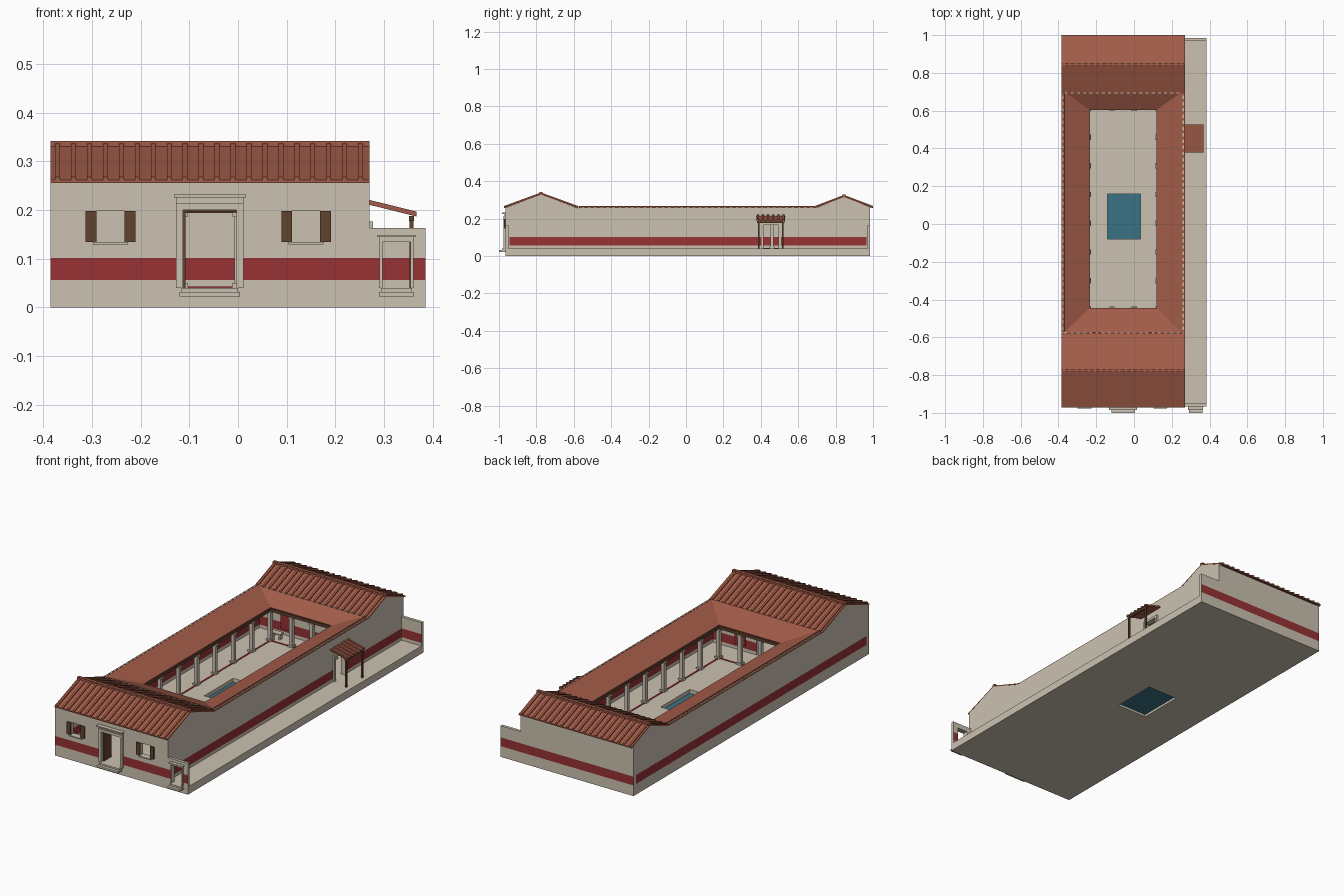
import bpy, bmesh
from mathutils import Vector

old = bpy.data.objects.get("Cube")
if old:
    bpy.data.objects.remove(old)


def material(name, rgb):
    m = bpy.data.materials.new(name)
    m.use_nodes = True
    m.diffuse_color = (*rgb, 1)
    m.node_tree.nodes["Principled BSDF"].inputs["Base Color"].default_value = (*rgb, 1)
    return m


PLASTER = material("plaster", (0.60, 0.54, 0.44))
RED = material("red_paint", (0.31, 0.032, 0.034))
TILE = material("terracotta", (0.36, 0.105, 0.065))
WOOD = material("dark_wood", (0.12, 0.056, 0.027))
WATER = material("water", (0.043, 0.17, 0.23))


def finish(name, bm, *mats):
    bmesh.ops.remove_doubles(bm, verts=bm.verts, dist=0.00001)
    bmesh.ops.recalc_face_normals(bm, faces=bm.faces)
    me = bpy.data.meshes.new(name)
    bm.to_mesh(me)
    bm.free()
    for m in mats:
        me.materials.append(m)
    ob = bpy.data.objects.new(name, me)
    bpy.context.collection.objects.link(ob)
    return ob


def point(axis, d, a, b):
    """Place in-plane coordinates a, b at depth d along an axis."""
    return Vector([(d, a, b), (a, d, b), (a, b, d)][axis])


def add_prism(bm, axis, pts, d0, d1):
    ends = [[bm.verts.new(point(axis, d, a, b)) for a, b in pts] for d in (d0, d1)]
    for ring in ends:
        bm.faces.new(ring)
    n = len(pts)
    for i in range(n):
        j = (i + 1) % n
        bm.faces.new((ends[0][i], ends[0][j], ends[1][j], ends[1][i]))


def prism(name, axis, pts, d0, d1, mat):
    bm = bmesh.new()
    add_prism(bm, axis, pts, d0, d1)
    return finish(name, bm, mat)


def boxes(name, mat, *spans):
    """One object from boxes given as x0, x1, y0, y1, z0, z1."""
    bm = bmesh.new()
    for x0, x1, y0, y1, z0, z1 in spans:
        add_prism(bm, 2, [(x0, y0), (x1, y0), (x1, y1), (x0, y1)], z0, z1)
    return finish(name, bm, mat)


def panel(name, axis, depth, a, b, holes=(), band=None):
    """Slab with rectangular holes and an optional painted band on both sides."""
    us = sorted({*a, *(h[i] for h in holes for i in (0, 1))})
    vs = sorted({*b, *(h[i] for h in holes for i in (2, 3)), *(band or ())})

    def solid(i, j):
        if not (0 <= i < len(us) - 1 and 0 <= j < len(vs) - 1):
            return False
        u, v = (us[i] + us[i + 1]) / 2, (vs[j] + vs[j + 1]) / 2
        return not any(h[0] < u < h[1] and h[2] < v < h[3] for h in holes)

    bm = bmesh.new()

    def quad(corners, index=0):
        f = bm.faces.new([bm.verts.new(point(axis, *c)) for c in corners])
        f.material_index = index

    for i in range(len(us) - 1):
        for j in range(len(vs) - 1):
            if not solid(i, j):
                continue
            u0, u1, v0, v1 = us[i], us[i + 1], vs[j], vs[j + 1]
            painted = int(bool(band) and band[0] <= v0 < band[1])
            for d in depth:
                quad([(d, u0, v0), (d, u1, v0), (d, u1, v1), (d, u0, v1)], painted)
            for di, dj, p, q in ((-1, 0, (u0, v0), (u0, v1)), (1, 0, (u1, v0), (u1, v1)),
                                 (0, -1, (u0, v0), (u1, v0)), (0, 1, (u0, v1), (u1, v1))):
                if not solid(i + di, j + dj):
                    quad([(depth[0], *p), (depth[0], *q), (depth[1], *q), (depth[1], *p)])
    return finish(name, bm, PLASTER, RED)


W, E, OUT = -0.385, 0.27, 0.385      # house west, house east, alley edge
S, N = -0.965, 0.985                 # front and back walls
FLOOR, TOP, T = 0.04, 0.258, 0.02    # floor, wall top, wall thickness
BAND = (0.056, 0.102)

# Foundation with pool
pool = (-0.14, 0.035, -0.08, 0.16)
panel("foundation", 2, (0, FLOOR), (W, OUT), (S, N), [pool])
boxes("pool_water", WATER, (*pool, 0.012, 0.02))

# House walls
windows = [-0.262, 0.14]
door = (-0.113, -0.003, FLOOR, 0.2)
side_door = (0.415, 0.495, FLOOR, 0.165)
panel("front_wall", 1, (S, S + T), (W, E), (FLOOR, TOP),
      [door] + [(x - 0.029, x + 0.029, 0.135, 0.198) for x in windows], BAND)
panel("back_wall", 1, (N - T, N), (W, E), (FLOOR, TOP), (), BAND)
panel("west_wall", 0, (W, W + T), (S + T, N - T), (FLOOR, TOP), (), BAND)
panel("east_wall", 0, (E - T, E), (S + T, N - T), (FLOOR, TOP), [side_door], BAND)
panel("front_court_wall", 1, (-0.595, -0.58), (W + T, E - T), (FLOOR, TOP), [door], BAND)
panel("back_court_wall", 1, (0.70, 0.715), (W + T, E - T), (FLOOR, TOP), (), BAND)

# Alley end walls
panel("alley_gate_wall", 1, (S, S + 0.015), (E, OUT), (FLOOR, 0.163),
      [(0.297, 0.355, FLOOR, 0.137)], BAND)
panel("alley_back_wall", 1, (N - 0.015, N), (E, OUT), (FLOOR, 0.163), (), BAND)

# Painted court panels
for i, x in enumerate((-0.21, 0.09)):
    for y, label in ((-0.58, "front"), (0.694, "back")):
        boxes(f"{label}_court_panel_{i}", RED, (x - 0.03, x + 0.03, y, y + 0.006, 0.07, 0.16))


# Door surrounds and steps
def surround(name, x0, x1, top, jamb):
    y = S - 0.01
    boxes(name, PLASTER,
          (x0 - jamb, x0, y, S, FLOOR, top), (x1, x1 + jamb, y, S, FLOOR, top),
          (x0 - jamb, x1 + jamb, y, S, top, top + 0.014),
          (x0 - jamb - 0.005, x1 + jamb + 0.005, S - 0.02, S, top + 0.026 * jamb / 0.014, top + 0.032 * jamb / 0.014),
          (x0 - jamb, x1 + jamb, y + 0.005, S, top + 0.01, top + 0.028 * jamb / 0.014))
    boxes(name + "_steps", PLASTER,
          (x0 - 0.007, x1 + 0.007, -1.0, S, 0.022, 0.032),
          (x0 - 0.003, x1 + 0.003, -0.985, S, 0.03, FLOOR))


surround("main_door_frame", door[0], door[1], 0.2, 0.014)
surround("alley_gate_frame", 0.297, 0.355, 0.135, 0.006)
boxes("main_door_leaf", WOOD, (-0.113, -0.108, S + 0.01, S + 0.07, FLOOR, 0.197),
      (-0.113, -0.003, S + 0.012, S + 0.018, 0.196, 0.2))

# Windows
for i, x in enumerate(windows):
    boxes(f"window_sill_{i}", PLASTER, (x - 0.036, x + 0.036, S - 0.012, S, 0.129, 0.135))
    boxes(f"window_shutters_{i}", WOOD,
          *[(x + s * 0.04 - 0.011, x + s * 0.04 + 0.011, S - 0.007, S, 0.135, 0.198) for s in (-1, 1)])


# Gabled wings with ribbed tiles
def gabled_wing(name, y0, y1, base, ridge):
    mid = (y0 + y1) / 2

    def chevron(lo, hi):
        return [(y0, base + lo), (mid, ridge + lo), (y1, base + lo),
                (y1, base + hi), (mid, ridge + hi), (y0, base + hi)]

    prism(name + "_roof", 0, chevron(0, 0.006), W, E, TILE)
    bm = bmesh.new()
    for i in range(20):
        x = W + 0.014 + i * 0.0328
        add_prism(bm, 0, chevron(0.004, 0.012), x - 0.005, x + 0.005)
    finish(name + "_cover_tiles", bm, TILE)
    boxes(name + "_ridge", TILE, (W, E, mid - 0.008, mid + 0.008, ridge, ridge + 0.014))
    for x, label in ((W, "west"), (E - T, "east")):
        prism(f"{name}_{label}_gable", 0,
              [(y0 + 0.006, base + 0.001), (y1 - 0.006, base + 0.001), (mid, ridge + 0.001)],
              x, x + T, PLASTER)


gabled_wing("front_wing", -0.972, -0.578, 0.256, 0.328)
gabled_wing("back_wing", 0.69, 1.0, 0.256, 0.315)

# Sloping court roof
outer = [(-0.37, -0.575), (0.255, -0.575), (0.255, 0.70), (-0.37, 0.70)]
x0, x1, y0, y1 = -0.235, 0.12, -0.445, 0.605
inner = [(x0, y0), (x1, y0), (x1, y1), (x0, y1)]
bm = bmesh.new()
hi = [bm.verts.new((*p, 0.261)) for p in outer]
lo = [bm.verts.new((*p, 0.211)) for p in inner]
for i in range(4):
    j = (i + 1) % 4
    bm.faces.new((hi[i], hi[j], lo[j], lo[i]))
roof = finish("court_roof", bm, TILE)
roof.modifiers.new("thickness", "SOLIDIFY").thickness = 0.006

# Coping and tile ends
boxes("wall_coping", TILE, (W, W + T, -0.575, 0.70, TOP, 0.261),
      (E - T, E, -0.575, 0.70, TOP, 0.261))
ends = [(x, x + 0.006, -0.56 + k * 0.033, -0.542 + k * 0.033, 0.258, 0.264)
        for x in (-0.378, 0.258) for k in range(38)]
ends += [(-0.37 + k * 0.033, -0.352 + k * 0.033, y, y + 0.006, 0.258, 0.265)
         for y in (-0.576, 0.692) for k in range(19)]
boxes("tile_ends", PLASTER, *ends)

# Colonnade
def frame(w, z0, z1):
    return ((x0 - w, x0, y0 - w, y1 + w, z0, z1), (x1, x1 + w, y0 - w, y1 + w, z0, z1),
            (x0, x1, y0 - w, y0, z0, z1), (x0, x1, y1, y1 + w, z0, z1))


boxes("court_beam", WOOD, *frame(0.014, 0.194, 0.208))
boxes("court_floor_line", RED, *frame(0.008, FLOOR, 0.043))
spots = {(x, y0 - 0.007 + k * (y1 - y0 + 0.014) / 7) for x in (x0 - 0.007, x1 + 0.007) for k in range(8)}
spots |= {(x0 + k * (x1 - x0) / 3, y) for y in (y0 - 0.007, y1 + 0.007) for k in (1, 2)}
for n, (x, y) in enumerate(sorted(spots)):
    bm = bmesh.new()
    for r, za, zb in ((0.014, FLOOR, 0.05), (0.009, 0.05, 0.186), (0.013, 0.186, 0.195)):
        add_prism(bm, 2, [(x - r, y - r), (x + r, y - r), (x + r, y + r), (x - r, y + r)], za, zb)
    finish(f"column_{n}", bm, PLASTER)

# Small court table
boxes("court_table", PLASTER, (-0.26, -0.20, 0.635, 0.665, 0.065, 0.071),
      (-0.255, -0.247, 0.64, 0.66, FLOOR, 0.065), (-0.213, -0.205, 0.64, 0.66, FLOOR, 0.065))

# Side door canopy
boxes("side_door_frame", PLASTER, (E, E + 0.008, 0.403, 0.415, FLOOR, 0.177),
      (E, E + 0.008, 0.495, 0.507, FLOOR, 0.177), (E, E + 0.008, 0.415, 0.495, 0.165, 0.177))


def slope(lo, hi):
    return [(E, 0.211 + lo), (0.367, 0.187 + lo), (0.367, 0.187 + hi), (E, 0.211 + hi)]


prism("canopy_roof", 1, slope(0, 0.004), 0.378, 0.528, TILE)
bm = bmesh.new()
for k in range(6):
    y = 0.385 + k * 0.0272
    add_prism(bm, 1, slope(0.002, 0.01), y - 0.005, y + 0.005)
finish("canopy_cover_tiles", bm, TILE)
boxes("canopy_posts", WOOD, (0.353, 0.361, 0.384, 0.392, FLOOR, 0.188),
      (0.353, 0.361, 0.514, 0.522, FLOOR, 0.188), (0.352, 0.362, 0.38, 0.526, 0.178, 0.188))
